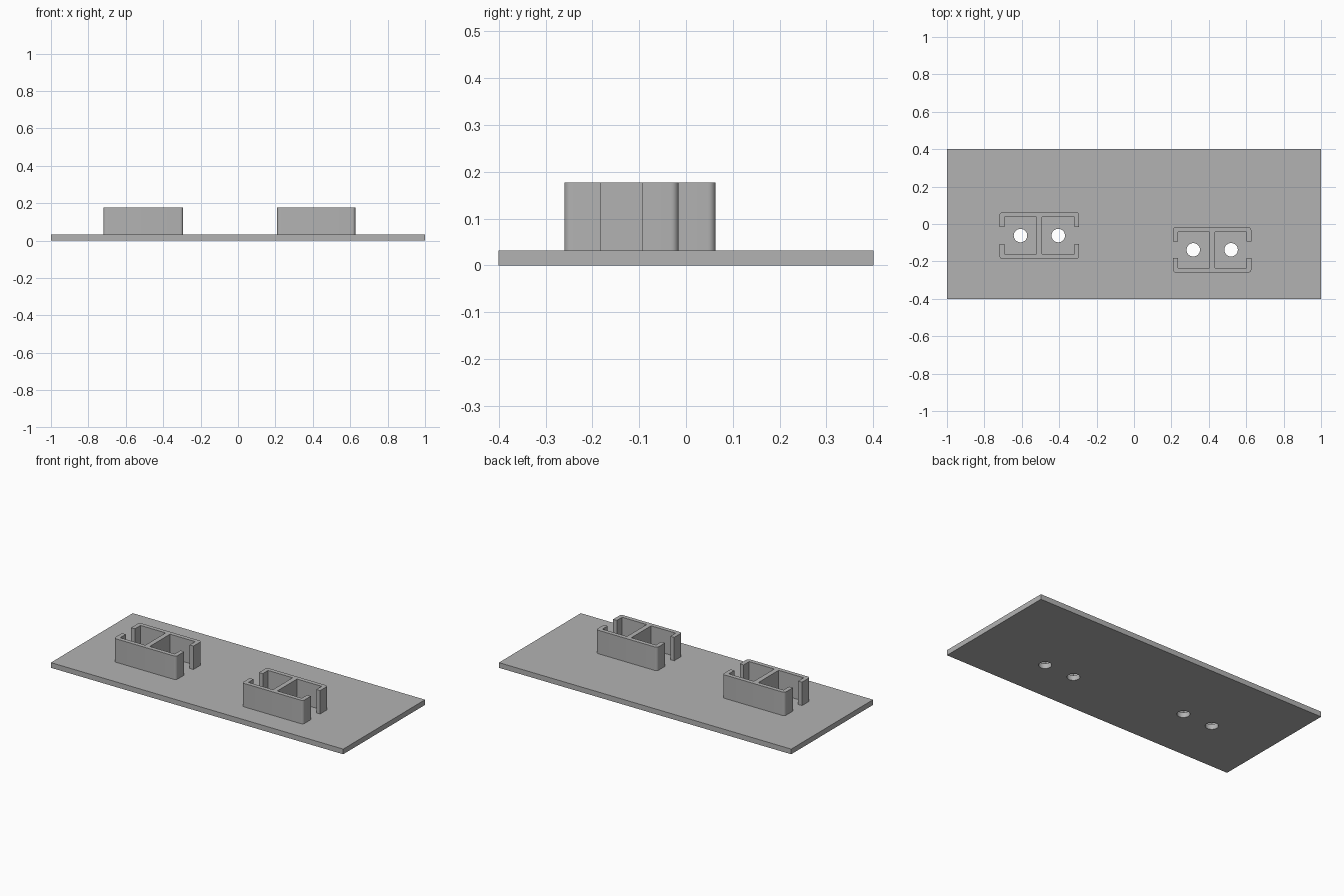
import bpy
import bmesh
from math import cos, sin, pi, radians

PLATE_TOP, BRACKET_TOP = 0.032, 0.177
HOLE_RADIUS, HOLE_OFFSET = 0.036, 0.101

if "Cube" in bpy.data.objects:
    bpy.data.objects.remove(bpy.data.objects["Cube"], do_unlink=True)

# Single grey material
grey = bpy.data.materials.new("plain grey")
grey.use_nodes = True
GREY = (0.45, 0.45, 0.45, 1)
grey.diffuse_color = GREY
grey.node_tree.nodes["Principled BSDF"].inputs["Base Color"].default_value = GREY


def activate(obj):
    bpy.ops.object.select_all(action="DESELECT")
    obj.select_set(True)
    bpy.context.view_layer.objects.active = obj


def bracket_outline(hw, hd, wall=0.026, rib=0.015, gap=0.045, r=0.016):
    """H-shaped outline with inward-hooked ends, from one mirrored quarter."""
    quarter = [(rib, hd - wall), (hw - wall, hd - wall), (hw - wall, gap), (hw, gap)]
    for i in range(7):
        a = i * pi / 12
        quarter.append((hw - r + r * cos(a), hd - r + r * sin(a)))
    half = quarter + [(-x, y) for x, y in reversed(quarter)]
    return half + [(-x, -y) for x, y in half]


def make_bracket(name, cx, cy, hw, hd):
    bm = bmesh.new()
    verts = [bm.verts.new((x, y, BRACKET_TOP)) for x, y in bracket_outline(hw, hd)]
    top = bm.faces.new(verts)
    # Walls run down to the plate; the hidden underside stays open
    walls = bmesh.ops.extrude_edge_only(bm, edges=list(top.edges))["geom"]
    for v in walls:
        if isinstance(v, bmesh.types.BMVert):
            v.co.z = PLATE_TOP
    bmesh.ops.recalc_face_normals(bm, faces=bm.faces)
    if top.normal.z < 0:
        bmesh.ops.reverse_faces(bm, faces=bm.faces)
    mesh = bpy.data.meshes.new(name)
    bm.to_mesh(mesh)
    bm.free()
    mesh.materials.append(grey)
    obj = bpy.data.objects.new(name, mesh)
    obj.location = (cx, cy, 0)
    bpy.context.collection.objects.link(obj)
    activate(obj)
    bpy.ops.object.shade_smooth_by_angle(angle=radians(30))


# Base plate
bpy.ops.mesh.primitive_cube_add(size=1, location=(0, 0, PLATE_TOP / 2))
plate = bpy.context.object
plate.name = "base_plate"
plate.scale = (2, 0.8, PLATE_TOP)
bpy.ops.object.transform_apply(location=True, rotation=False, scale=True)
plate.data.materials.append(grey)

# Brackets, each with two round holes through the plate between its walls
for name, cx, cy, hw, hd in (("right_bracket", -0.506, -0.062, 0.213, 0.125),
                             ("left_bracket", 0.418, -0.138, 0.209, 0.122)):
    make_bracket(name, cx, cy, hw, hd)
    for side in (-1, 1):
        bpy.ops.mesh.primitive_cylinder_add(
            vertices=48, radius=HOLE_RADIUS, depth=0.2,
            location=(cx + side * HOLE_OFFSET, cy, 0))
        cutter = bpy.context.object
        cutter.data.materials.append(grey)
        cut = plate.modifiers.new("hole", "BOOLEAN")
        cut.operation, cut.solver, cut.object = "DIFFERENCE", "EXACT", cutter
        activate(plate)
        bpy.ops.object.modifier_apply(modifier=cut.name)
        bpy.data.objects.remove(cutter, do_unlink=True)

activate(plate)
bpy.ops.object.shade_smooth_by_angle(angle=radians(30))
